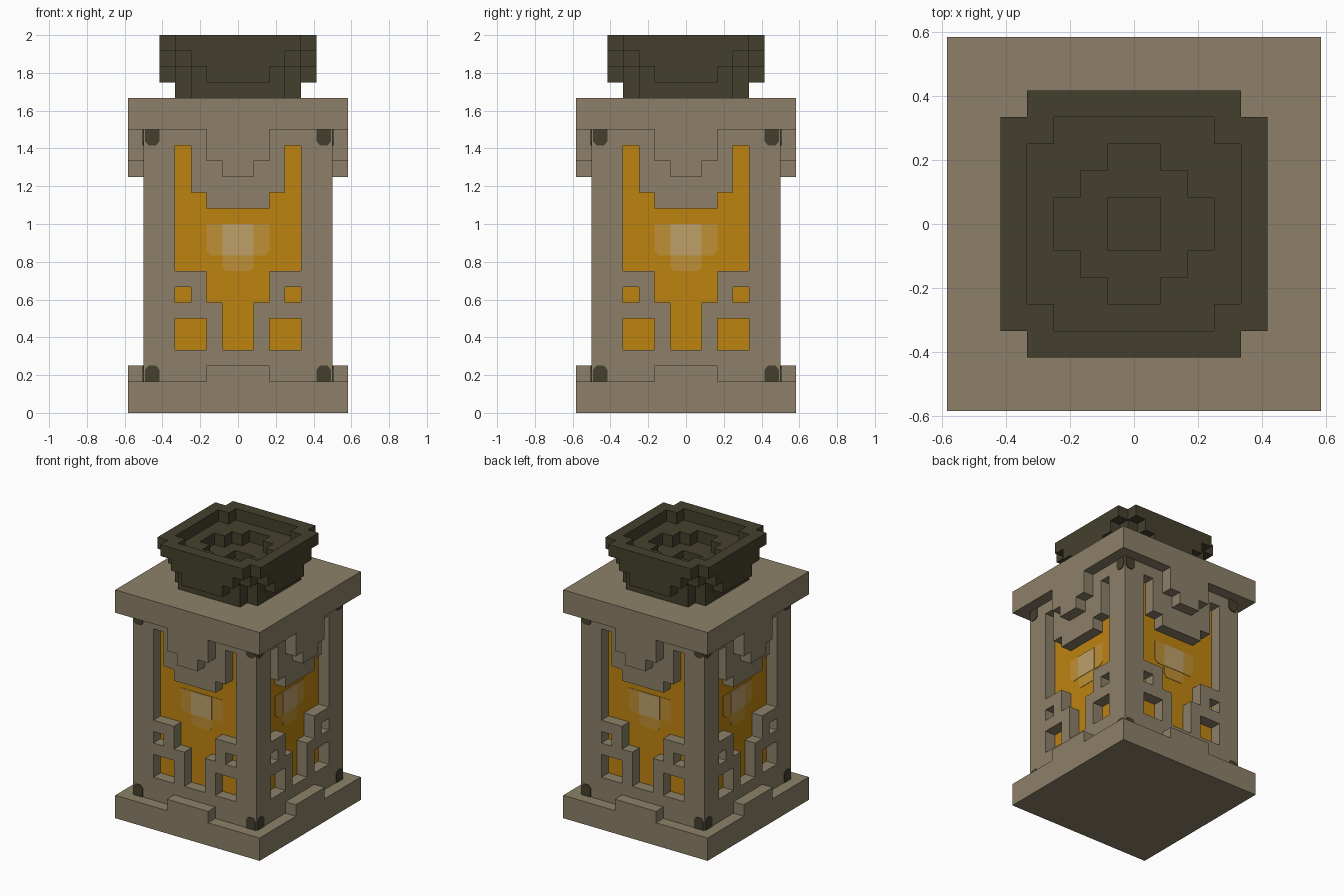
import bpy, bmesh, math
from mathutils import Vector, Matrix

U = 1 / 12          # size of one block

cube = bpy.data.objects.get("Cube")
if cube:
    bpy.data.objects.remove(cube, do_unlink=True)


def material(name, r, g, b):
    mat = bpy.data.materials.new(name)
    mat.use_nodes = True
    mat.diffuse_color = (r, g, b, 1)
    bsdf = mat.node_tree.nodes["Principled BSDF"]
    bsdf.inputs["Base Color"].default_value = (r, g, b, 1)
    bsdf.inputs["Roughness"].default_value = 0.9
    return mat


STONE = material("sandy stone", 0.262, 0.216, 0.138)
DARK = material("dark iron", 0.060, 0.051, 0.027)
AMBER = material("amber glass", 0.515, 0.231, 0.005)
GLOW = material("soft glow", 0.515, 0.279, 0.035)
BRIGHT = material("bright glow", 0.515, 0.352, 0.141)


def finish(name, bm, mat):
    mesh = bpy.data.meshes.new(name)
    bm.to_mesh(mesh)
    bm.free()
    mesh.materials.append(mat)
    obj = bpy.data.objects.new(name, mesh)
    bpy.context.collection.objects.link(obj)
    return obj


def blocks(name, mat, layers, solid):
    """Block part with four equal sides; solid(far, near, layer) is the rule,
    far and near being the larger and smaller distance from the middle."""
    cells = set()
    for x in range(-7, 7):
        for y in range(-7, 7):
            near, far = sorted((abs(x + 0.5), abs(y + 0.5)))
            cells |= {(x, y, k) for k in layers if solid(far, near, k)}
    bm = bmesh.new()
    corners = {}

    def vert(p):
        key = tuple(round(c) for c in p)
        if key not in corners:
            corners[key] = bm.verts.new(Vector(key) * U)
        return corners[key]

    for cell in cells:
        mid = Vector(cell) + Vector((0.5, 0.5, 0.5))
        for axis in range(3):
            for sign in (-1, 1):
                n = Vector((0, 0, 0))
                n[axis] = sign
                if tuple(int(c) for c in Vector(cell) + n) in cells:
                    continue
                s = Vector((n.y, n.z, n.x))
                t = n.cross(s)
                bm.faces.new([vert(mid + (n + s * i + t * j) / 2)
                              for i, j in ((-1, -1), (1, -1), (1, 1), (-1, 1))])
    bmesh.ops.dissolve_limit(bm, angle_limit=0.01, verts=bm.verts, edges=bm.edges)
    return finish(name, bm, mat)


def plates(name, mat, shapes, depth, thick):
    """Thin plates lying on all four sides; shapes are (x, z) outlines."""
    bm = bmesh.new()
    for turn in range(4):
        spin = Matrix.Rotation(turn * math.pi / 2, 4, 'Z')
        for shape in shapes:
            rings = [[bm.verts.new(spin @ Vector((x * U, y, z * U))) for x, z in shape]
                     for y in (-depth * U, -depth * U - thick)]
            bm.faces.new(rings[0])
            bm.faces.new(rings[1][::-1])
            for i in range(len(shape)):
                j = (i + 1) % len(shape)
                bm.faces.new((rings[0][i], rings[0][j], rings[1][j], rings[1][i]))
    bmesh.ops.recalc_face_normals(bm, faces=bm.faces)
    return finish(name, bm, mat)


def window(n, k):
    if n < 1:
        return 4 <= k < 13
    if n < 2:
        return 7 <= k < 13
    if n < 3:
        return 9 <= k < 14 or k in (4, 5)
    return n < 4 and (9 <= k < 17 or k in (4, 5, 7))


def chimney(m, n, k):
    if k == 20:
        return m < 4 and n < 3
    if k == 21:
        return ((m < 4 and n < 3) or (m < 5 and n < 2)) and m > 1
    if k == 22:
        return (m < 4 or (m < 5 and n < 3)) and not (m < 2 or (m < 3 and n < 1))
    return m < 5 and n < 4 and not (m < 4 and n < 3)


# Base slab with a raised step in the middle of each side
blocks("base", STONE, range(3),
       lambda m, n, k: k < 2 or (m > 6 and n < 2))

# Pierced stone walls around the glass
blocks("walls", STONE, range(2, 18),
       lambda m, n, k: 5 < m < 6 and not window(n, k))
blocks("glass", AMBER, range(2, 18), lambda m, n, k: m < 5)

# Roof slab with stepped pendants
blocks("roof", STONE, range(15, 20),
       lambda m, n, k: k >= 18 or (m > 6 and n < (1 if k == 15 else 2)))

# Flared chimney with a stepped bowl
blocks("chimney", DARK, range(20, 24), chimney)

# Glow patches on the glass
plates("outer_glow", GLOW,
       [[(-2, 12), (-2, 10.3), (-1.7, 10), (-1, 10), (-1, 9.3), (-0.8, 9),
         (0.8, 9), (1, 9.3), (1, 10), (1.7, 10), (2, 10.3), (2, 12)]], 5, 0.003)
plates("inner_glow", BRIGHT,
       [[(-1, 12), (-1, 10), (1, 10), (1, 12)]], 5, 0.006)

# Dark studs at the wall corners
studs = []
for side in (-1, 1):
    for edge, way in ((2, 1), (18, -1)):
        studs.append([(side * x, edge + way * h) for x, h in
                      ((5, 0), (5, 0.75), (5.2, 1), (5.7, 1), (5.9, 0.75), (5.9, 0))])
plates("corner_studs", DARK, studs, 6, 0.005)
